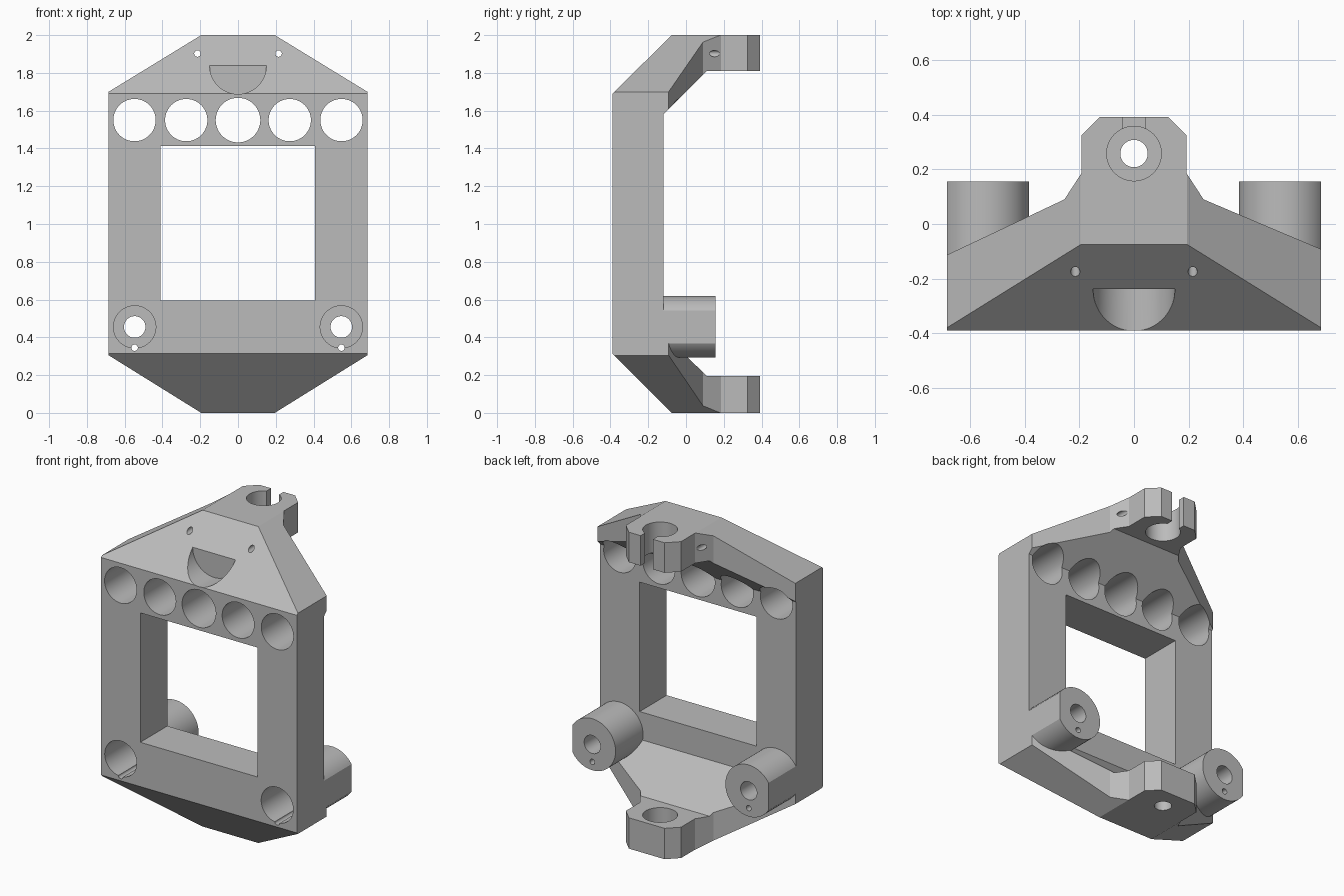
import bpy, bmesh, math
from mathutils import Vector

if "Cube" in bpy.data.objects:
    bpy.data.objects.remove(bpy.data.objects["Cube"], do_unlink=True)

grey = bpy.data.materials.new("light grey")
grey.use_nodes = True
grey.diffuse_color = (0.5, 0.5, 0.5, 1)
grey.node_tree.nodes["Principled BSDF"].inputs["Base Color"].default_value = (0.5, 0.5, 0.5, 1)


def prism(name, points, axis, lo, hi):
    """Extrude a 2D outline along an axis; the outline uses the other two axes in order."""
    place = {"x": lambda a, b, t: (t, a, b),
             "y": lambda a, b, t: (a, t, b),
             "z": lambda a, b, t: (a, b, t)}[axis]
    bm = bmesh.new()
    face = bm.faces.new([bm.verts.new(place(a, b, lo)) for a, b in points])
    ext = bmesh.ops.extrude_face_region(bm, geom=[face])
    verts = [v for v in ext["geom"] if isinstance(v, bmesh.types.BMVert)]
    bmesh.ops.translate(bm, verts=verts, vec=Vector(place(0, 0, hi - lo)))
    bmesh.ops.recalc_face_normals(bm, faces=bm.faces)
    mesh = bpy.data.meshes.new(name)
    bm.to_mesh(mesh)
    bm.free()
    mesh.materials.append(grey)
    obj = bpy.data.objects.new(name, mesh)
    bpy.context.collection.objects.link(obj)
    return obj


def rod(name, a, b, radius, axis, lo, hi, sides=64):
    steps = [2 * math.pi * (i + 0.5) / sides for i in range(sides)]
    ring = [(a + radius * math.cos(t), b + radius * math.sin(t)) for t in steps]
    return prism(name, ring, axis, lo, hi)


def box(name, a0, a1, b0, b1, axis, lo, hi):
    return prism(name, [(a0, b0), (a1, b0), (a1, b1), (a0, b1)], axis, lo, hi)


def combine(target, tool, operation="DIFFERENCE"):
    """Apply a boolean and remove the tool."""
    mod = target.modifiers.new("cut", "BOOLEAN")
    mod.object, mod.operation, mod.solver = tool, operation, "EXACT"
    bpy.context.view_layer.objects.active = target
    bpy.ops.object.modifier_apply(modifier=mod.name)
    bpy.data.objects.remove(tool, do_unlink=True)


# C-shaped side profile of the bracket
side = [(-0.39, 0.315), (-0.075, 0), (0.5, 0), (0.5, 0.195), (0.11, 0.195), (-0.12, 0.42),
        (-0.12, 1.58), (0.11, 1.81), (0.5, 1.81), (0.5, 2), (-0.075, 2), (-0.39, 1.69)]
bracket = prism("bracket_frame", side, "x", -0.8, 0.8)

# Plan outline: wide front narrowing to the two rear lugs
plan = [(-0.8, -0.5), (0.8, -0.5), (0.8, -0.14), (0.685, -0.092), (0.255, 0.09), (0.193, 0.185),
        (0.193, 0.325), (0.125, 0.392), (-0.125, 0.392), (-0.193, 0.325), (-0.193, 0.185),
        (-0.255, 0.09), (-0.685, -0.113), (-0.8, -0.17)]
combine(bracket, prism("plan_outline", plan, "z", -0.5, 2.5), "INTERSECT")

# Rear screw bosses
for x in (-0.547, 0.547):
    combine(bracket, rod("boss", x, 0.455, 0.163, "y", -0.25, 0.155), "UNION")

# Front outline with sloping shoulders, also trims the bosses
front = [(-0.685, 0.305), (-0.193, -0.001), (0.193, -0.001), (0.685, 0.305),
         (0.685, 1.7), (0.193, 2.001), (-0.193, 2.001), (-0.685, 1.7)]
combine(bracket, prism("front_outline", front, "y", -1, 1), "INTERSECT")

# Central window and the row of holes above it
combine(bracket, box("window", -0.41, 0.408, 0.595, 1.413, "y", -1, 1))
for i in range(-2, 3):
    radius = 0.118 if i == 0 else 0.112
    combine(bracket, rod("row_hole", i * 0.274, 1.55, radius, "y", -1, 1))

# Counterbored screw holes with a small vent below each
for x in (-0.547, 0.547):
    combine(bracket, rod("counterbore", x, 0.455, 0.112, "y", -1, -0.02))
    combine(bracket, rod("screw_hole", x, 0.455, 0.057, "y", -1, 1))
    combine(bracket, rod("vent", x, 0.345, 0.017, "y", -1, 1, 24))

# Pin holes through the top slope
for x in (-0.215, 0.215):
    combine(bracket, rod("pin_hole", x, 1.902, 0.017, "y", -1, 1, 24))

# Half-round pocket in the top slope
combine(bracket, rod("pocket", 0, 1.838, 0.15, "y", -1, -0.238))

# Rear lugs: slotted upper bore, blind lower bore with a through hole
combine(bracket, rod("upper_bore", 0, 0.258, 0.1, "z", 1.5, 2.5))
combine(bracket, box("upper_slot", -0.043, 0.043, 0.26, 0.6, "z", 1.5, 2.5))
combine(bracket, rod("lower_bore", 0, 0.258, 0.1, "z", 0.06, 0.5))
combine(bracket, rod("lower_hole", 0, 0.258, 0.05, "z", -0.5, 0.5))

bpy.ops.object.select_all(action="DESELECT")
bracket.select_set(True)
bpy.context.view_layer.objects.active = bracket
bpy.ops.object.shade_smooth_by_angle(angle=math.radians(20))
